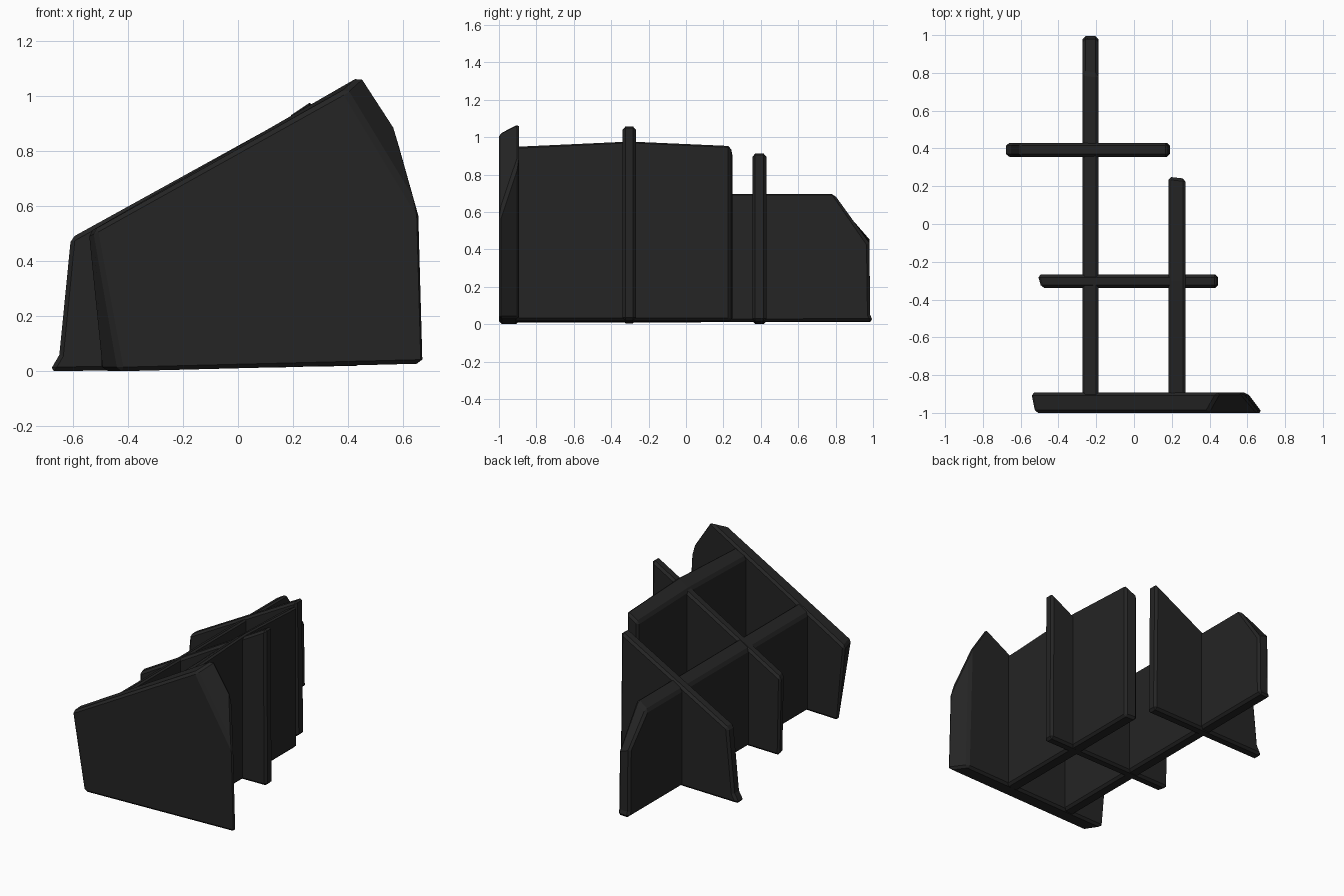
import bpy

if "Cube" in bpy.data.objects:
    bpy.data.objects.remove(bpy.data.objects["Cube"])

mat = bpy.data.materials.new("charcoal black")
mat.diffuse_color = (0.018, 0.018, 0.018, 1)
mat.use_nodes = True
mat.node_tree.nodes["Principled BSDF"].inputs["Base Color"].default_value = mat.diffuse_color


def panel(name, axis, a, b, near, far, bevel=0.015):
    """Slab across 'axis' from a to b; near and far are matching (u, z) outlines."""
    def place(t, p):
        return (t, p[0], p[1]) if axis == "x" else (p[0], t, p[1])
    n = len(near)
    verts = [place(a, p) for p in near] + [place(b, p) for p in far]
    faces = [list(range(n)), list(range(2 * n - 1, n - 1, -1))]
    faces += [[i, i + n, (i + 1) % n + n, (i + 1) % n] for i in range(n)]
    if axis == "y":
        faces = [f[::-1] for f in faces]
    me = bpy.data.meshes.new(name)
    me.from_pydata(verts, [], faces)
    me.materials.append(mat)
    ob = bpy.data.objects.new(name, me)
    bpy.context.collection.objects.link(ob)
    mod = ob.modifiers.new("chamfer", "BEVEL")
    mod.width = bevel
    mod.segments = 1
    mod.limit_method = "ANGLE"
    mod.angle_limit = 0.7
    # keep the outside consistent
    bpy.context.view_layer.objects.active = ob
    ob.select_set(True)
    bpy.ops.object.mode_set(mode="EDIT")
    bpy.ops.mesh.select_all(action="SELECT")
    bpy.ops.mesh.normals_make_consistent(inside=False)
    bpy.ops.object.mode_set(mode="OBJECT")
    ob.select_set(False)
    return ob


# front panel, with a wide slanted corner at its upper right
panel("front_panel", "y", -1.0, -0.893,
      [(-0.43, 0.0), (-0.525, 0.515), (0.39, 1.025), (0.665, 0.57), (0.68, 0.028)],
      [(-0.50, 0.0), (-0.545, 0.505), (0.45, 1.08), (0.575, 0.89), (0.60, 0.028)])

# middle cross panel
panel("middle_panel", "y", -0.339, -0.268,
      [(-0.48, 0.005), (-0.49, 0.53), (0.44, 1.065), (0.445, 0.02)],
      [(-0.50, 0.005), (-0.51, 0.525), (0.44, 1.065), (0.445, 0.02)])

# rear cross panel with a flared foot on the left
rear = [(-0.685, 0.0), (-0.65, 0.06), (-0.608, 0.485), (0.18, 0.92), (0.19, 0.015)]
panel("rear_panel", "y", 0.355, 0.43, rear, rear)

# long panel running front to back, sloping with the roof line
panel("long_panel", "x", -0.272, -0.188,
      [(-0.92, 0.008), (-0.92, 0.655), (0.80, 0.655), (0.98, 0.46), (0.985, 0.05), (1.0, 0.012)],
      [(-0.92, 0.012), (-0.92, 0.705), (0.79, 0.705), (0.98, 0.43), (0.985, 0.05), (1.0, 0.015)])

# shorter and taller panel on the right
panel("short_panel", "x", 0.182, 0.272,
      [(-0.92, 0.015), (-0.92, 0.91), (-0.3, 0.925), (0.25, 0.91), (0.25, 0.015)],
      [(-0.92, 0.018), (-0.92, 0.955), (-0.3, 0.985), (0.24, 0.96), (0.24, 0.018)])
